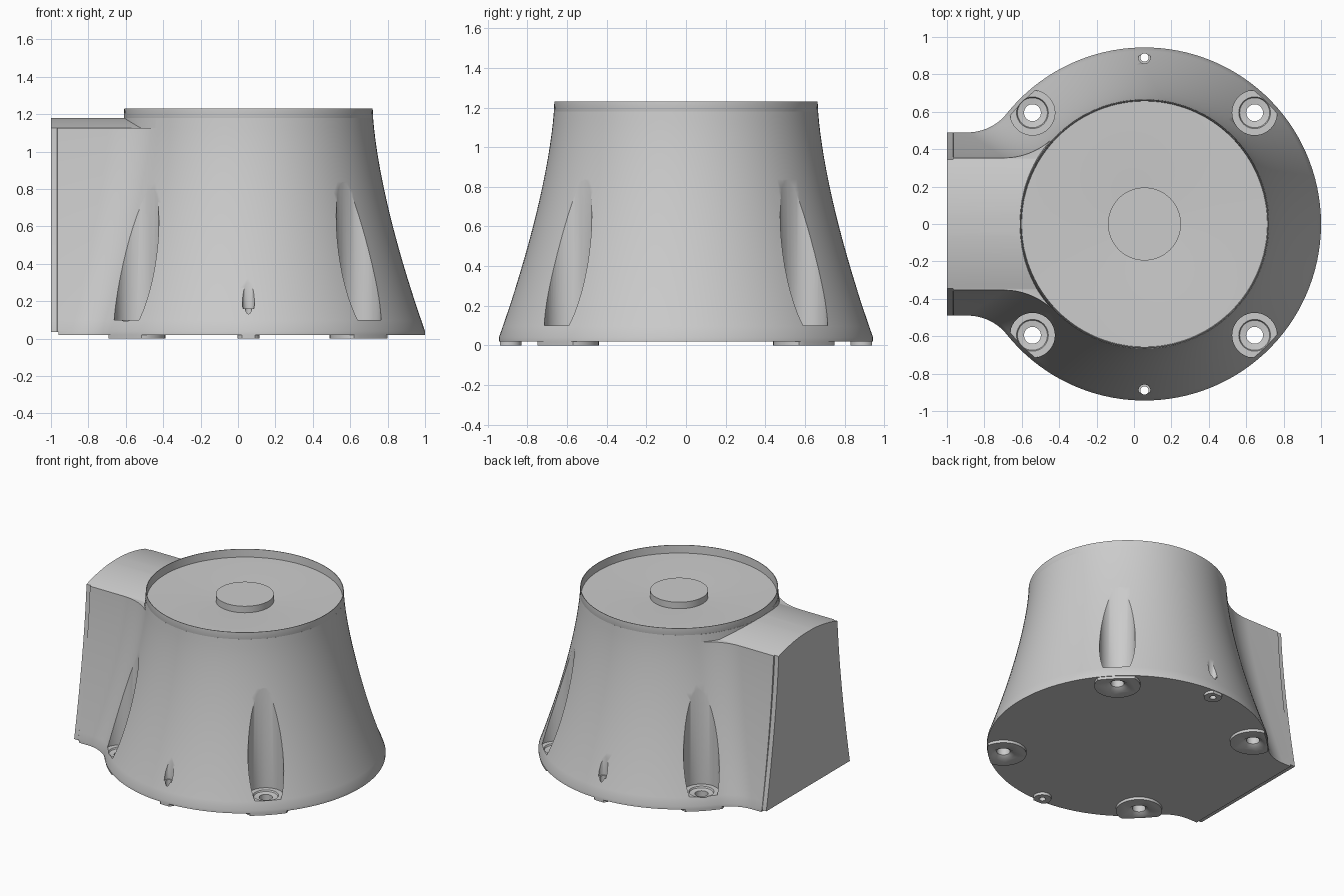
import bpy, bmesh, math
from math import sin, cos, pi

if "Cube" in bpy.data.objects:
    bpy.data.objects.remove(bpy.data.objects["Cube"])

CX = 0.056         # axis of the flared body
SCREWS = [(0.051 + sx * 0.594, sy * 0.595) for sx in (-1, 1) for sy in (-1, 1)]
PINS = [(CX, -0.89), (CX, 0.89)]


def loft(bm, rings):
    """Skin closed rings of equal point count and cap both ends."""
    vs = [[bm.verts.new(p) for p in r] for r in rings]
    n = len(vs[0])
    for a, b in zip(vs, vs[1:]):
        for i in range(n):
            j = (i + 1) % n
            bm.faces.new((a[i], a[j], b[j], b[i]))
    bm.faces.new(vs[0][::-1])
    bm.faces.new(vs[-1])


def lathe(bm, x, y, profile, n=40):
    """Turn (radius, z) points, listed bottom to top, around a vertical axis."""
    loft(bm, [[(x + r * cos(2 * pi * i / n), y + r * sin(2 * pi * i / n), z)
               for i in range(n)] for r, z in profile])


def make(name, bm):
    bmesh.ops.recalc_face_normals(bm, faces=bm.faces)
    me = bpy.data.meshes.new(name)
    bm.to_mesh(me)
    bm.free()
    ob = bpy.data.objects.new(name, me)
    bpy.context.collection.objects.link(ob)
    return ob


def boolean(ob, tool, op):
    m = ob.modifiers.new(op, 'BOOLEAN')
    m.operation, m.solver, m.object = op, 'EXACT', tool
    bpy.context.view_layer.objects.active = ob
    bpy.ops.object.modifier_apply(modifier=m.name)
    bpy.data.objects.remove(tool)


def smooth(ob):
    bpy.ops.object.select_all(action='DESELECT')
    ob.select_set(True)
    bpy.context.view_layer.objects.active = ob
    bpy.ops.object.shade_smooth_by_angle(angle=math.radians(35))


def flare(z):
    """0 at the rim, 1 at the base."""
    return max(0, min(1, (1.23 - z) / 1.19)) ** 1.5


def radius(z):
    return 0.664 + 0.28 * flare(z)


def outline(z):
    """Horizontal section: circle, fillets and the side duct on -x."""
    s, R = flare(z), radius(z)
    w, f = 0.35 + 0.14 * s, 0.378 - 0.111 * s
    dx = math.sqrt((R + f) ** 2 - (w + f) ** 2)
    a = math.atan2(w + f, -dx)
    half = [(CX + R * cos(a * i / 48), R * sin(a * i / 48)) for i in range(49)]
    for i in range(1, 15):
        th = (a - pi) + (pi / 2 - a) * i / 14
        half.append((CX - dx + f * cos(th), w + f + f * sin(th)))
    step = 0.002 + 0.008 * (1 - s)
    half += [(-0.965, w), (-0.967, w - step), (-1, w - step)]
    return [(x, y, z) for x, y in half + [(x, -y) for x, y in half[:0:-1]]]


# flared body with side duct
bm = bmesh.new()
loft(bm, [outline(z) for z in [0.02, 0.04] + [0.04 + 1.14 * i / 20 for i in range(1, 21)]])
body = make("housing_body", bm)

# mounting pads under the base, trimmed to the base circle
bm = bmesh.new()
for pts, r in ((SCREWS, 0.155), (PINS, 0.06)):
    for x, y in pts:
        ring = []
        for i in range(40):
            px, py = x + r * cos(pi * i / 20) - CX, y + r * sin(pi * i / 20)
            k = min(1, 0.939 / math.hypot(px, py))
            ring.append((CX + px * k, py * k))
        loft(bm, [[(px, py, z) for px, py in ring] for z in (0, 0.03)])
boolean(body, make("pads", bm), 'UNION')

# arched duct roof: trim above a crowned line, leaving the round body alone
bm = bmesh.new()
ys = [-0.35 + 0.7 * i / 20 for i in range(21)]
arch = [(-0.6, 1.125)] + [(y, 1.181 - 0.056 * (y / 0.35) ** 2) for y in ys] + [(0.6, 1.125), (0.6, 1.4), (-0.6, 1.4)]
loft(bm, [[(x, y, z) for y, z in arch] for x in (-1.2, -0.15)])
roof = make("roof_cutter", bm)
bm = bmesh.new()
lathe(bm, CX, 0, [(radius(z) + 0.001, z) for z in (1.0, 1.06, 1.12, 1.18, 1.5)], 128)
boolean(roof, make("keep_round", bm), 'DIFFERENCE')
boolean(body, roof, 'DIFFERENCE')

# cutters: screw flutes, pin notches, bowl recess, step under the duct end
bm = bmesh.new()
for x, y in SCREWS:
    lathe(bm, x, y, [(0.075, -0.02), (0.075, 0.0), (0.045, 0.02), (0.045, 0.085),
                     (0.08, 0.09), (0.085, 0.1), (0.12, 0.1), (0.12, 1.4)])
for x, y in PINS:
    lathe(bm, x, y, [(0.022, -0.02), (0.022, 0.16), (0.032, 0.16), (0.032, 0.6)], 20)
lathe(bm, CX, 0, [(0.658, 1.15), (0.658, 1.4)], 96)
loft(bm, [[(-1.1, -1, z), (-0.96, -1, z), (-0.96, 1, z), (-1.1, 1, z)] for z in (-0.1, 0.035)])
boolean(body, make("cutters", bm), 'DIFFERENCE')
smooth(body)

# shallow top bowl with raised rim and central stub
bm = bmesh.new()
lathe(bm, CX, 0, [(0.658, 1.152), (radius(1.18), 1.18), (0.664, 1.23), (0.66, 1.23),
                  (0.657, 1.172), (0.42, 1.168), (0.195, 1.157), (0.195, 1.205)], 96)
smooth(make("top_bowl", bm))
